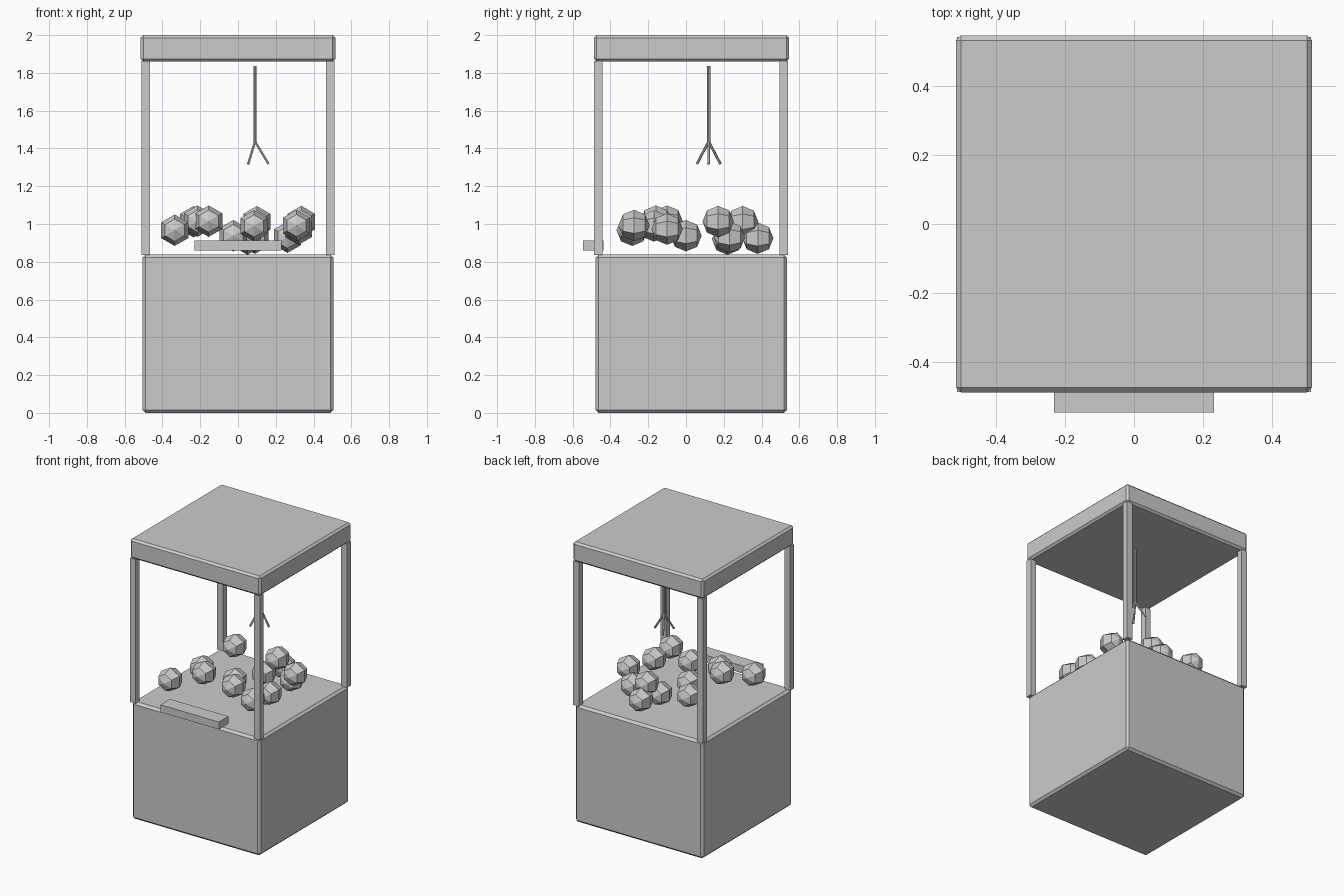
import bpy, bmesh, math
from mathutils import Vector

if "Cube" in bpy.data.objects:
    bpy.data.objects.remove(bpy.data.objects["Cube"])

grey = bpy.data.materials.new("light_grey")
grey.diffuse_color = (0.6, 0.6, 0.6, 1)
grey.use_nodes = True
grey.node_tree.nodes["Principled BSDF"].inputs["Base Color"].default_value = grey.diffuse_color


def finish(name, bm):
    bmesh.ops.recalc_face_normals(bm, faces=bm.faces[:])
    me = bpy.data.meshes.new(name)
    bm.to_mesh(me)
    bm.free()
    me.materials.append(grey)
    ob = bpy.data.objects.new(name, me)
    bpy.context.collection.objects.link(ob)
    return ob


def box(name, lo, hi, chamfer=0):
    bm = bmesh.new()
    bmesh.ops.create_cube(bm, size=1)
    for v in bm.verts:
        v.co = [(a + b) / 2 + c * (b - a) for a, b, c in zip(lo, hi, v.co)]
    if chamfer:
        bmesh.ops.bevel(bm, geom=bm.edges[:], offset=chamfer, segments=1,
                        affect='EDGES', profile=0.5)
    return finish(name, bm)


def rod(name, p, q, radius, sides=6):
    p, q = Vector(p), Vector(q)
    bm = bmesh.new()
    bmesh.ops.create_cone(bm, cap_ends=True, segments=sides, radius1=radius,
                          radius2=radius, depth=(q - p).length)
    turn = Vector((0, 0, 1)).rotation_difference((q - p).normalized())
    for v in bm.verts:
        v.co = turn @ v.co + (p + q) / 2
    return finish(name, bm)


def ball(name, centre, r, sides=6):
    # six-sided, four-band ball with its poles along y
    c = Vector(centre)
    bm = bmesh.new()
    rings = []
    for lat in (-45, 0, 45):
        a = math.radians(lat)
        rings.append([bm.verts.new(c + Vector((
            r * math.cos(a) * math.sin(2 * math.pi * i / sides),
            r * math.sin(a),
            r * math.cos(a) * math.cos(2 * math.pi * i / sides))))
            for i in range(sides)])
    front = bm.verts.new(c - Vector((0, r, 0)))
    back = bm.verts.new(c + Vector((0, r, 0)))
    for i in range(sides):
        j = (i + 1) % sides
        bm.faces.new((front, rings[0][i], rings[0][j]))
        bm.faces.new((back, rings[2][j], rings[2][i]))
        for k in (0, 1):
            bm.faces.new((rings[k][i], rings[k + 1][i], rings[k + 1][j], rings[k][j]))
    return finish(name, bm)


# cabinet, roof and front control shelf
box("cabinet", (-0.505, -0.478, 0), (0.505, 0.534, 0.838), 0.016)
box("roof", (-0.515, -0.487, 1.86), (0.515, 0.545, 2.0), 0.014)
box("control_shelf", (-0.231, -0.545, 0.86), (0.231, -0.438, 0.913))

# corner posts
for sx, xs in (("left", (-0.512, -0.467)), ("right", (0.467, 0.512))):
    for sy, ys in (("front", (-0.486, -0.441)), ("back", (0.496, 0.541))):
        box(f"{sy}_{sx}_post", (xs[0], ys[0], 0.835), (xs[1], ys[1], 1.862))

# hanging claw with three prongs
cx, cy = 0.09, 0.12
rod("claw_rod", (cx, cy, 1.432), (cx, cy, 1.837), 0.009, 8)
for i in range(3):
    a = i * 2 * math.pi / 3
    rod(f"claw_prong_{i + 1}", (cx, cy, 1.437),
        (cx + 0.072 * math.cos(a), cy + 0.072 * math.sin(a), 1.318), 0.007)

# prize balls
prizes = [(-0.335, -0.285, 0.967), (-0.215, -0.10, 1.015), (-0.155, -0.16, 1.015),
          (-0.235, 0.30, 1.012), (0.085, -0.17, 0.99), (-0.025, 0.0, 0.938),
          (0.10, 0.30, 1.012), (0.335, 0.17, 1.013), (0.262, 0.23, 0.93),
          (0.32, -0.10, 0.973), (0.31, -0.275, 0.992), (0.05, 0.22, 0.92),
          (0.09, 0.38, 0.925)]
for i, p in enumerate(prizes):
    ball(f"prize_ball_{i + 1}", p, 0.083)
